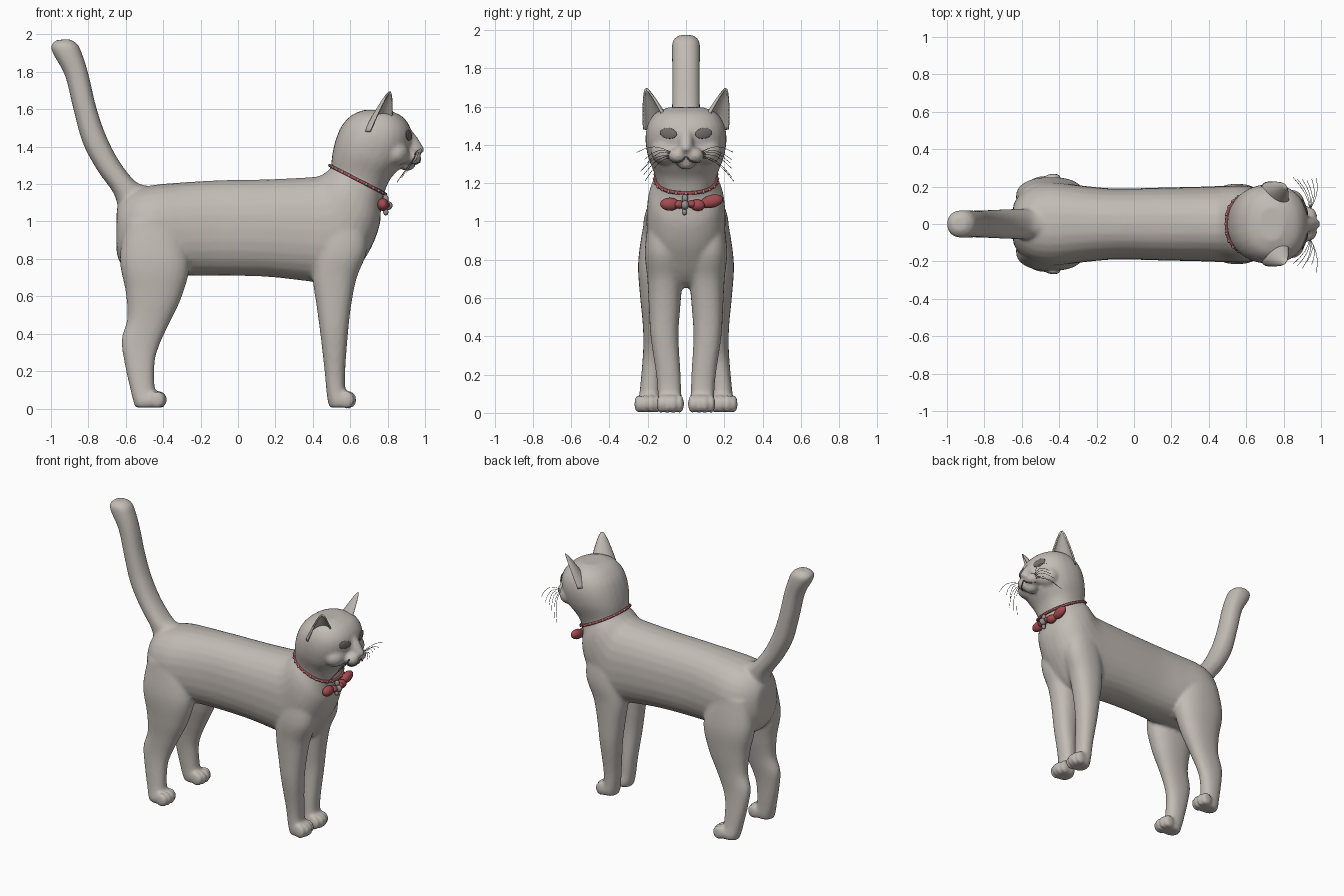
import bpy, bmesh, math, random
from mathutils import Vector, Matrix

if "Cube" in bpy.data.objects:
    bpy.data.objects.remove(bpy.data.objects["Cube"])

random.seed(3)


def material(name, rgb):
    m = bpy.data.materials.new(name)
    m.diffuse_color = (*rgb, 1)
    m.use_nodes = True
    m.node_tree.nodes["Principled BSDF"].inputs["Base Color"].default_value = m.diffuse_color
    return m


FUR = material("warm grey fur", (0.54, 0.50, 0.46))
RED = material("dull red ribbon", (0.36, 0.07, 0.08))
DARK = material("dark grey", (0.17, 0.155, 0.14))
METAL = material("bell grey", (0.30, 0.28, 0.27))


def ring(px, pz, qx, qz, hw, yc=0, n=28, e=2.3):
    """Rounded section through two side-view points with half width hw."""
    def f(v):
        return math.copysign(abs(v) ** (2 / e), v)
    pts = []
    for i in range(n):
        a = 2 * math.pi * i / n
        c, s = f(math.cos(a)), f(math.sin(a))
        pts.append(Vector(((px + qx) / 2 + (px - qx) / 2 * c, yc + hw * s,
                           (pz + qz) / 2 + (pz - qz) / 2 * c)))
    return pts


def smooth_rows(rows, k=5):
    """Catmull-Rom interpolation between section rows."""
    out = []
    for i in range(len(rows) - 1):
        a, b = rows[max(i - 1, 0)], rows[i]
        c, d = rows[i + 1], rows[min(i + 2, len(rows) - 1)]
        for j in range(k):
            t = j / k
            out.append([0.5 * (2 * q + (r - p) * t + (2 * p - 5 * q + 4 * r - s) * t * t
                               + (3 * q - p - 3 * r + s) * t ** 3)
                        for p, q, r, s in zip(a, b, c, d)])
    return out + [rows[-1]]


def loft(bm, rows):
    loops = [[bm.verts.new(p) for p in ring(*r)] for r in smooth_rows(rows)]
    for a, b in zip(loops, loops[1:]):
        for i in range(len(a)):
            j = (i + 1) % len(a)
            bm.faces.new((a[i], a[j], b[j], b[i]))
    bm.faces.new(loops[0])
    bm.faces.new(loops[-1])


def ball(bm, loc, scale, rot=None):
    m = Matrix.Translation(loc) @ (rot or Matrix()) @ Matrix.Diagonal((*scale, 1))
    bmesh.ops.create_uvsphere(bm, u_segments=20, v_segments=12, radius=1, matrix=m)


def make(name, bm, mat):
    bmesh.ops.recalc_face_normals(bm, faces=bm.faces)
    for f in bm.faces:
        f.smooth = True
    me = bpy.data.meshes.new(name)
    bm.to_mesh(me)
    bm.free()
    me.materials.append(mat)
    ob = bpy.data.objects.new(name, me)
    bpy.context.collection.objects.link(ob)
    return ob


def wire(name, lines, radius, mat, cyclic=False):
    cu = bpy.data.curves.new(name, 'CURVE')
    cu.dimensions = '3D'
    cu.bevel_depth = radius
    cu.bevel_resolution = 2
    for pts in lines:
        sp = cu.splines.new('POLY')
        sp.points.add(len(pts) - 1)
        for p, co in zip(sp.points, pts):
            p.co = (*co, 1)
        sp.use_cyclic_u = cyclic
    cu.materials.append(mat)
    ob = bpy.data.objects.new(name, cu)
    bpy.context.collection.objects.link(ob)


# Trunk, from rump to neck (top point, bottom point, half width)
bm = bmesh.new()
loft(bm, [(-.65, 1.03, -.65, .90, .04), (-.635, 1.10, -.64, .80, .12),
          (-.56, 1.165, -.57, .72, .195), (-.45, 1.195, -.45, .70, .225),
          (-.28, 1.21, -.27, .71, .205), (-.10, 1.22, -.10, .71, .19),
          (.15, 1.225, .15, .705, .195), (.36, 1.235, .38, .68, .20),
          (.44, 1.245, .56, .66, .205), (.49, 1.28, .69, .82, .205),
          (.51, 1.295, .755, .97, .19), (.52, 1.30, .765, 1.08, .168),
          (.515, 1.32, .775, 1.16, .15)])
# Head, from neck to crown (front point, back point, half width)
loft(bm, [(.775, 1.13, .50, 1.27, .148), (.81, 1.22, .50, 1.325, .172),
          (.875, 1.30, .51, 1.39, .20), (.92, 1.40, .53, 1.46, .212),
          (.925, 1.49, .56, 1.52, .20), (.88, 1.56, .61, 1.57, .16),
          (.80, 1.597, .67, 1.595, .09)])
# Nose bridge, muzzle and chin
loft(bm, [(.90, 1.52, .82, 1.42, .05), (.955, 1.455, .86, 1.37, .042),
          (.992, 1.395, .90, 1.34, .036), (1.0, 1.375, .93, 1.335, .022)])
ball(bm, (.905, 0, 1.305), (.045, .05, .035))
# Tail
loft(bm, [(-.48, 1.19, -.63, 1.00, .08), (-.55, 1.215, -.66, 1.14, .082),
          (-.64, 1.33, -.75, 1.27, .078), (-.71, 1.47, -.83, 1.42, .075),
          (-.76, 1.62, -.88, 1.60, .073), (-.80, 1.79, -.925, 1.78, .072),
          (-.835, 1.90, -.985, 1.89, .074), (-.86, 1.95, -1.0, 1.94, .068),
          (-.90, 1.975, -.97, 1.97, .035)])
for s in (-1, 1):
    ball(bm, (.925, s * .042, 1.345), (.055, .052, .042))
    ball(bm, (.84, s * .10, 1.365), (.075, .085, .07))
    # Front leg (front point, back point, half width, side offset)
    loft(bm, [(.68, 1.05, .44, 1.05, .08, s * .11), (.69, .85, .415, .85, .10, s * .115),
              (.635, .70, .40, .70, .092, s * .11), (.605, .55, .42, .55, .082, s * .112),
              (.588, .40, .44, .40, .073, s * .112), (.573, .20, .463, .20, .064, s * .092),
              (.575, .10, .472, .10, .062, s * .086), (.60, .04, .48, .04, .066, s * .082),
              (.59, .005, .49, .005, .055, s * .082)])
    # Hind leg
    loft(bm, [(-.32, 1.0, -.60, 1.0, .08, s * .14), (-.26, .78, -.632, .80, .105, s * .145),
              (-.30, .60, -.60, .62, .088, s * .152), (-.37, .45, -.592, .48, .066, s * .16),
              (-.42, .34, -.622, .37, .055, s * .168), (-.445, .25, -.608, .25, .052, s * .177),
              (-.445, .11, -.575, .10, .055, s * .188), (-.42, .04, -.56, .04, .06, s * .195),
              (-.43, .005, -.55, .005, .05, s * .195)])
    # Toes
    for x, yc in ((.592, .082), (-.42, .198)):
        for k in (-1.5, -.5, .5, 1.5):
            ball(bm, (x - .012 * (abs(k) - .5), s * yc + k * .034, .047),
                 (.043, .021, .048))
body = make("cat_body", bm, FUR)

# Fuse the body parts into one smooth skin
rm = body.modifiers.new("fuse", 'REMESH')
rm.mode = 'VOXEL'
rm.voxel_size = .011
rm.use_smooth_shade = True
sm = body.modifiers.new("soften", 'SMOOTH')
sm.factor, sm.iterations = .5, 7
dg = bpy.context.evaluated_depsgraph_get()
fused = bpy.data.meshes.new_from_object(body.evaluated_get(dg))
body.modifiers.clear()
body.data = fused
if not fused.materials:
    fused.materials.append(FUR)
bpy.context.view_layer.update()

for s, side in ((-1, "right"), (1, "left")):
    # Ear: open curved shell facing forward and outward
    bm = bmesh.new()
    d = Vector((math.cos(.7), s * math.sin(.7), 0))
    w = Vector((-d.y, d.x, 0))
    base, tip = Vector((.755, s * .145, 1.48)), Vector((.812, s * .208, 1.692))
    rows = []
    for i in range(13):
        t = i / 12
        r = .088 * (1 - t) ** .75 + .003
        c = base.lerp(tip, t)
        rows.append([bm.verts.new(c - d * r * .75 * math.cos(a) + w * r * math.sin(a))
                     for a in (math.radians(-100 + 200 * j / 16) for j in range(17))])
    for a, b in zip(rows, rows[1:]):
        for j in range(16):
            bm.faces.new((a[j], a[j + 1], b[j + 1], b[j]))
    ear = make(side + "_ear", bm, FUR)
    so = ear.modifiers.new("thickness", 'SOLIDIFY')
    so.thickness, so.offset = .01, 0
    # Eye: flat almond lying on the face
    ok, loc, nor, _ = body.ray_cast(Vector((2, s * .092, 1.46)), Vector((-1, 0, 0)))
    bm = bmesh.new()
    rot = nor.to_track_quat('X', 'Z').to_matrix().to_4x4() @ Matrix.Rotation(s * .15, 4, 'X')
    ball(bm, loc, (.008, .047, .028), rot)
    make(side + "_eye", bm, DARK)

# Nose tip and mouth line
wire("mouth", [[(.975, s * .002, 1.338), (.972, s * .02, 1.318), (.955, s * .045, 1.308),
                (.925, s * .07, 1.312)] for s in (-1, 1)], .004, DARK)

# Whiskers
lines = []
for s in (-1, 1):
    for k in range(6):
        ex, ey = .85 + .025 * k, .20 + random.random() * .06
        ez = 1.20 + .03 * k + random.random() * .02
        a, b = Vector((.94, s * .075, 1.335 + .005 * k)), Vector((ex, s * ey, ez))
        lines.append([a.lerp(b, t) + Vector((.02, 0, .03)) * math.sin(math.pi * t)
                      for t in (0, .25, .5, .75, 1)])
wire("whiskers", lines, .0013, DARK)

# Collar with studs
loop = ring(.785, 1.148, .495, 1.297, .16, n=48)
wire("collar", [loop], .009, RED, True)
bm = bmesh.new()
for p in loop[::2]:
    ball(bm, p + (p - Vector((.64, 0, 1.222))).normalized() * .006, (.008, .008, .008))
make("collar_studs", bm, METAL)

# Bow: pinched lobes either side of a knot
bm = bmesh.new()
for y, z, ry, rz, tilt in ((-.085, 1.09, .05, .034, 0), (-.035, 1.088, .03, .022, 0),
                           (.06, 1.085, .04, .03, -.1), (.135, 1.105, .06, .034, .25),
                           (.03, 1.09, .025, .02, 0)):
    ball(bm, (.785 - abs(y) * .12, y, z), (.03, ry, rz), Matrix.Rotation(tilt, 4, 'X'))
make("bow", bm, RED)
bm = bmesh.new()
ball(bm, (.79, -.005, 1.12), (.016, .016, .022))
ball(bm, (.80, -.005, 1.085), (.026, .02, .024))
ball(bm, (.79, -.008, 1.05), (.014, .014, .018))
make("bell", bm, METAL)
